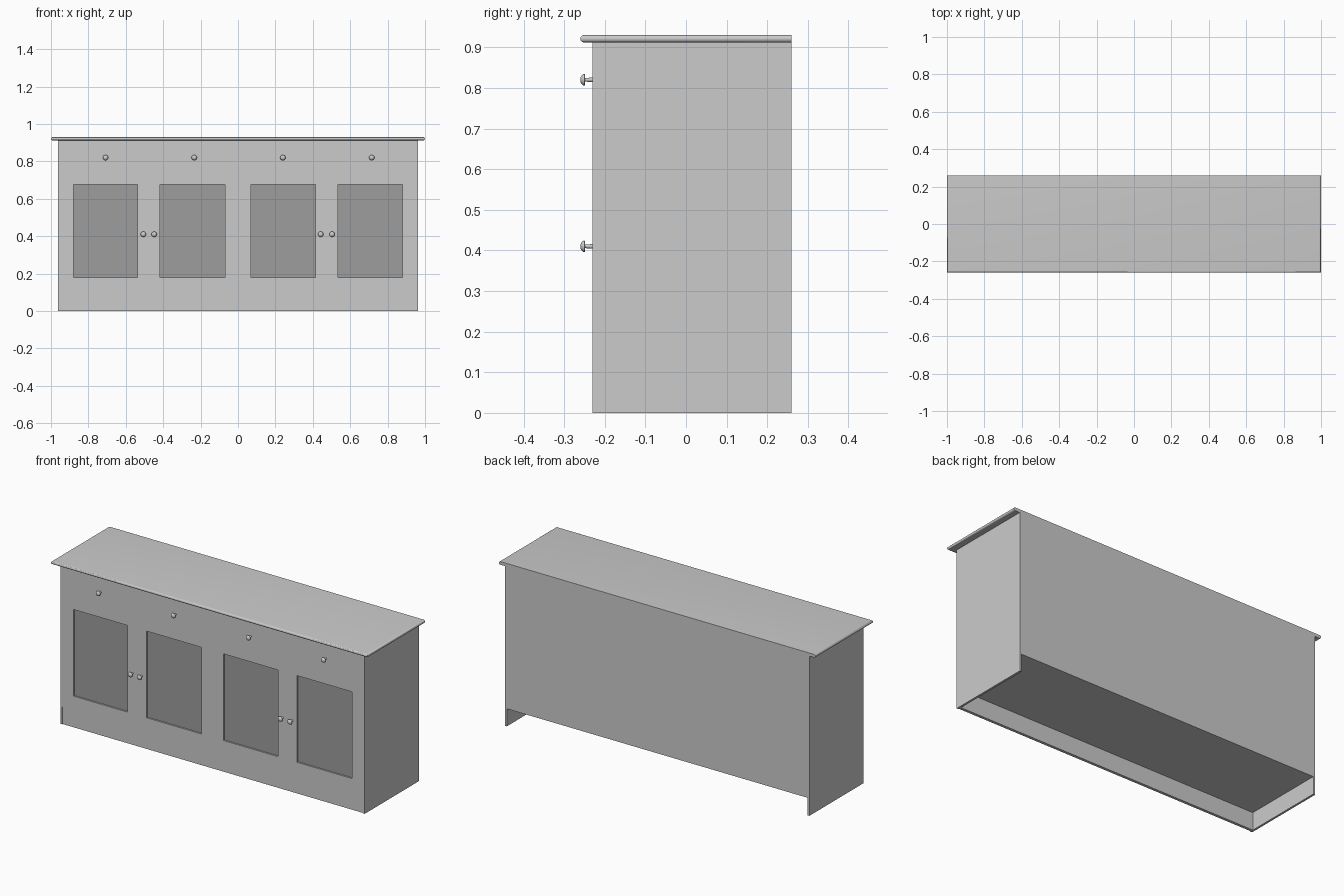
import bpy, bmesh, math
from mathutils import Vector

if "Cube" in bpy.data.objects:
    bpy.data.objects.remove(bpy.data.objects["Cube"])

W, FRONT, BACK, TOP = 0.962, -0.23, 0.26, 0.912   # carcass extents
T, FOOT = 0.012, 0.10                             # board thickness, plinth height

dark = bpy.data.materials.new("dark_panel")
dark.diffuse_color = (0.34, 0.34, 0.34, 1)
dark.use_nodes = True
dark.node_tree.nodes["Principled BSDF"].inputs["Base Color"].default_value = dark.diffuse_color


def finish(name, bm):
    bmesh.ops.recalc_face_normals(bm, faces=bm.faces)
    mesh = bpy.data.meshes.new(name)
    bm.to_mesh(mesh)
    bm.free()
    ob = bpy.data.objects.new(name, mesh)
    bpy.context.collection.objects.link(ob)
    return ob


def box_bm(lo, hi):
    bm = bmesh.new()
    bmesh.ops.create_cube(bm, size=1)
    for v in bm.verts:
        v.co = Vector([lo[i] + (v.co[i] + 0.5) * (hi[i] - lo[i]) for i in range(3)])
    return bm


def box(name, lo, hi, mat=None):
    ob = finish(name, box_bm(lo, hi))
    if mat:
        ob.data.materials.append(mat)
    return ob


def smooth(ob):
    bpy.ops.object.select_all(action='DESELECT')
    bpy.context.view_layer.objects.active = ob
    ob.select_set(True)
    bpy.ops.object.shade_smooth_by_angle(angle=math.radians(40))


# Worktop: bullnose along the front and both ends, square at the back
bm = box_bm((-1, -0.26, TOP), (1, BACK, 0.93))
edges = [e for e in bm.edges
         if abs(e.verts[0].co.z - e.verts[1].co.z) < 1e-6
         and not all(v.co.y > 0.2 for v in e.verts)]
bmesh.ops.bevel(bm, geom=edges, offset=0.0088, segments=5, profile=0.5, affect='EDGES')
smooth(finish("worktop", bm))

# Carcass boards
for side, s in (("left", -1), ("right", 1)):
    x0, x1 = sorted((s * W, s * (W - T)))
    box(side + "_side", (x0, FRONT, 0), (x1, BACK, TOP))
I = W - T
box("back_panel", (-I, BACK - T, FOOT), (I, BACK, TOP))
box("bottom_board", (-I, FRONT + 0.02, FOOT), (I, BACK - T, FOOT + T))
box("plinth", (-I, FRONT + 0.004, 0), (I, FRONT + 0.02, FOOT + T))

# Drawer rail: flush drawer fronts above the doors
DOOR_TOP = 0.745
box("drawer_fronts", (-I, FRONT, DOOR_TOP), (I, FRONT + 0.02, TOP))

# Doors: stiles and rails around a slightly recessed dark panel
Z0, Z1 = 0.18, 0.675
OPEN = [(-0.88, -0.536), (-0.416, -0.07), (0.07, 0.414), (0.534, 0.88)]
DW = I / 2
for i, (a, b) in enumerate(OPEN):
    n, x0, x1 = f"door_{i + 1}", -I + i * DW, -I + (i + 1) * DW
    y0, y1 = FRONT, FRONT + 0.02
    box(n + "_bottom_rail", (x0, y0, FOOT), (x1, y1, Z0))
    box(n + "_top_rail", (x0, y0, Z1), (x1, y1, DOOR_TOP))
    box(n + "_left_stile", (x0, y0, Z0), (a, y1, Z1))
    box(n + "_right_stile", (b, y0, Z0), (x1, y1, Z1))
    box(n + "_panel", (a, y0 + 0.009, Z0), (b, y1 - 0.004, Z1), dark)

# Knobs: lathed mushroom profile (radius, y)
PROFILE = [(0.0, FRONT), (0.0055, FRONT), (0.0045, -0.249), (0.013, -0.2485),
           (0.0145, -0.250), (0.014, -0.2525), (0.0115, -0.256), (0.007, -0.259), (0.0, -0.26)]


def knob(name, x, z):
    bm = bmesh.new()
    vs = [bm.verts.new((x + r, y, z)) for r, y in PROFILE]
    es = [bm.edges.new(p) for p in zip(vs, vs[1:])]
    bmesh.ops.spin(bm, geom=vs + es, cent=(x, 0, z), axis=(0, 1, 0),
                   angle=2 * math.pi, steps=20, use_merge=True)
    bmesh.ops.remove_doubles(bm, verts=bm.verts, dist=1e-5)
    smooth(finish(name, bm))


for i, x in enumerate((-0.708, -0.234, 0.24, 0.715)):
    knob(f"drawer_knob_{i + 1}", x, 0.82)
for i, x in enumerate((-0.506, -0.448, 0.442, 0.503)):
    knob(f"door_knob_{i + 1}", x, 0.41)
